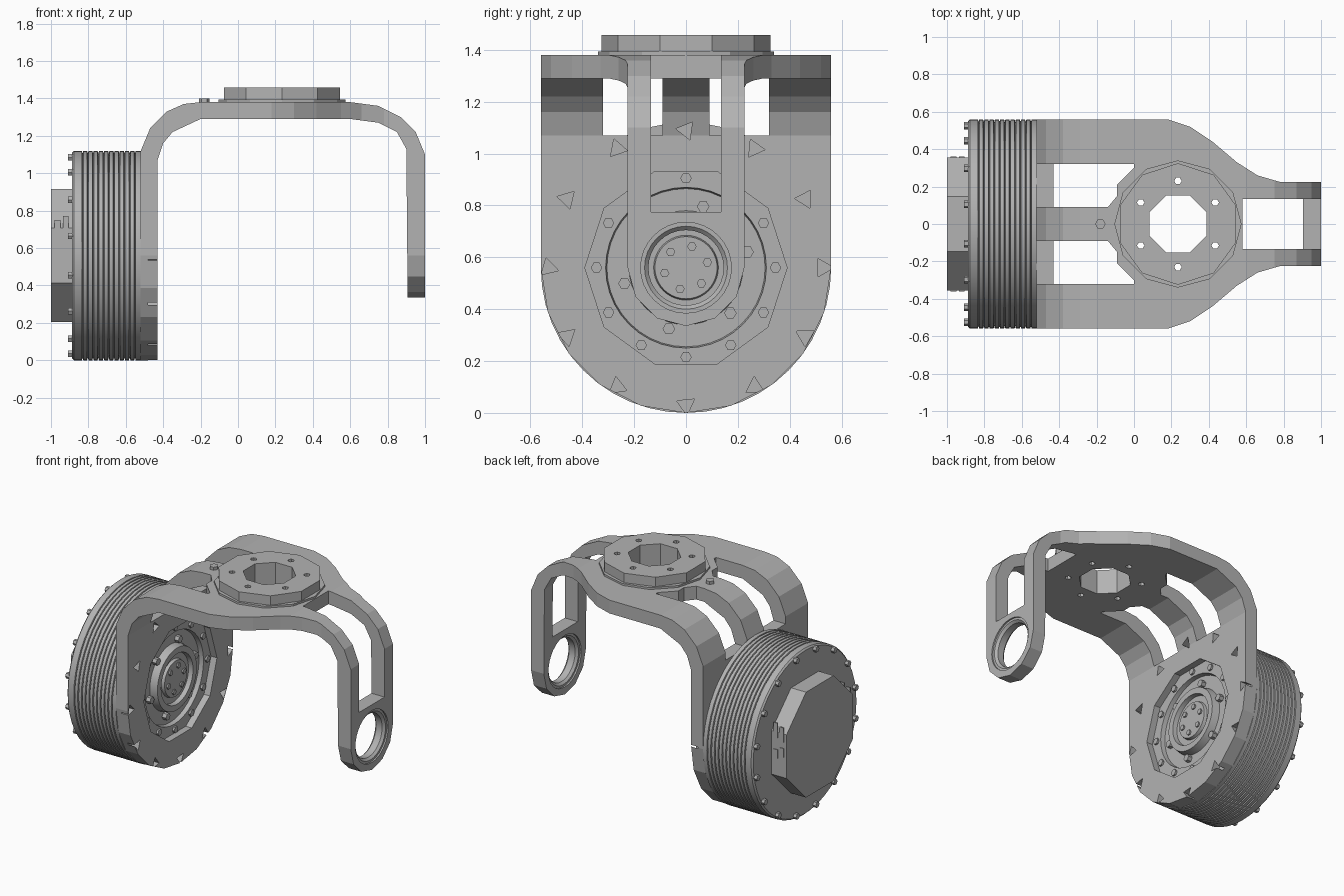
import bpy, bmesh
from math import cos, sin, pi, radians

cube = bpy.data.objects.get("Cube")
if cube:
    bpy.data.objects.remove(cube, do_unlink=True)

grey = bpy.data.materials.new("plain_grey")
grey.use_nodes = True
GREY = (0.45, 0.45, 0.45, 1)
grey.diffuse_color = GREY
grey.node_tree.nodes["Principled BSDF"].inputs["Base Color"].default_value = GREY

AXIS_Z = 0.56          # height of the joint axis
RING_X = 0.235         # centre of the top flange
PLACE = {"x": lambda a, b, t: (t, a, b),
         "y": lambda a, b, t: (a, t, b),
         "z": lambda a, b, t: (a, b, t)}


def polygon(n, r, a=0.0, b=0.0, turn=0.0):
    """Regular polygon, also used to place things in a circle."""
    return [(a + r * cos(turn + 2 * pi * i / n), b + r * sin(turn + 2 * pi * i / n))
            for i in range(n)]


def finish(name, bm, smooth=None):
    bmesh.ops.recalc_face_normals(bm, faces=bm.faces[:])
    mesh = bpy.data.meshes.new(name)
    bm.to_mesh(mesh)
    bm.free()
    mesh.materials.append(grey)
    obj = bpy.data.objects.new(name, mesh)
    bpy.context.collection.objects.link(obj)
    if smooth:
        activate(obj)
        bpy.ops.object.shade_smooth_by_angle(angle=radians(smooth))
    return obj


def activate(obj):
    bpy.ops.object.select_all(action="DESELECT")
    obj.select_set(True)
    bpy.context.view_layer.objects.active = obj


def prisms(name, axis, outlines, lo, hi):
    """One object holding a prism for each outline."""
    bm = bmesh.new()
    for pts in outlines:
        ends = [[bm.verts.new(PLACE[axis](a, b, t)) for a, b in pts] for t in (lo, hi)]
        for loop in ends:
            bm.faces.new(loop)
        for i in range(len(pts)):
            j = (i + 1) % len(pts)
            bm.faces.new((ends[0][i], ends[0][j], ends[1][j], ends[1][i]))
    return finish(name, bm)


def lathe(name, profile, n, closed=False):
    """Turn an (x, radius) profile about the joint axis."""
    bm = bmesh.new()
    verts = [bm.verts.new((x, r, AXIS_Z)) for x, r in profile]
    pairs = list(zip(verts, verts[1:] + verts[:1]))
    edges = [bm.edges.new(p) for p in (pairs if closed else pairs[:-1])]
    bmesh.ops.spin(bm, geom=verts + edges, cent=(0, 0, AXIS_Z), axis=(1, 0, 0),
                   angle=2 * pi, steps=n, use_merge=True)
    bmesh.ops.remove_doubles(bm, verts=bm.verts[:], dist=0.0001)
    return finish(name, bm, 30)


def boolean(obj, tool, operation, keep=False):
    mod = obj.modifiers.new("cut", "BOOLEAN")
    mod.operation = operation
    mod.solver = "EXACT"
    mod.object = tool
    activate(obj)
    bpy.ops.object.modifier_apply(modifier=mod.name)
    if not keep:
        bpy.data.objects.remove(tool, do_unlink=True)


# Bracket: bent side profile trimmed to its plan outline
side = [(-0.52, AXIS_Z), (-0.52, 1.12), (-0.47, 1.24), (-0.38, 1.33), (-0.29, 1.37),
        (-0.2, 1.38), (0.6, 1.38), (0.75, 1.36), (0.87, 1.3), (0.95, 1.22), (1, 1.1),
        (1, AXIS_Z), (0.905, AXIS_Z), (0.9, 1.13), (0.85, 1.22), (0.75, 1.27), (0.6, 1.29),
        (-0.2, 1.29), (-0.35, 1.22), (-0.4, 1.16), (-0.43, 1.07), (-0.43, AXIS_Z)]
bracket = prisms("bracket", "y", [side], -0.6, 0.6)
half = [(-0.7, 0.56), (0.18, 0.56), (0.3, 0.52), (0.42, 0.44), (0.55, 0.33),
        (0.66, 0.26), (0.78, 0.225), (1.2, 0.225)]
plan = half + [(x, -y) for x, y in reversed(half)]
boolean(bracket, prisms("plan_tool", "z", [plan], 0.1, 1.6), "INTERSECT")

# Rounded ends of the motor plate and the idler arm
boolean(bracket, prisms("plate_end", "x", [polygon(20, 0.56, 0, AXIS_Z)], -0.52, -0.43), "UNION")
boolean(bracket, prisms("arm_end", "x", [polygon(12, 0.225, 0, AXIS_Z)], 0.905, 1), "UNION")

# Lightening windows either side of the rib, and along the arm
window = [(-0.7, 0.09), (-0.14, 0.09), (-0.09, 0.15), (-0.09, 0.21), (0, 0.3),
          (0, 0.32), (-0.7, 0.32)]
mirror = [(x, -y) for x, y in window]
boolean(bracket, prisms("window_tool", "z", [window, mirror], 1.07, 1.6), "DIFFERENCE")
slot = [(0.58, -0.135), (1.2, -0.135), (1.2, 0.135), (0.58, 0.135)]
boolean(bracket, prisms("slot_tool", "z", [slot], 0.775, 1.6), "DIFFERENCE")

# Bearing holes and the pockets around the motor plate
boolean(bracket, prisms("motor_hole", "x", [polygon(10, 0.39, 0, AXIS_Z)], -0.6, -0.3), "DIFFERENCE")
boolean(bracket, prisms("idler_hole", "x", [polygon(32, 0.175, 0, AXIS_Z)], 0.8, 1.1), "DIFFERENCE")
pockets = [polygon(3, 0.04, a, b, i) for i, (a, b) in enumerate(polygon(12, 0.53, 0, AXIS_Z))]
boolean(bracket, prisms("pocket_tool", "x", pockets, -0.48, -0.4), "DIFFERENCE")

# Top flange with a lip, bored together with the bracket
flange = prisms("top_flange", "z", [polygon(10, 0.325, RING_X, 0, pi / 2)], 1.375, 1.457)
lip = prisms("flange_lip", "z", [polygon(12, 0.34, RING_X, 0)], 1.37, 1.393)
bores = [polygon(8, 0.165, RING_X, 0, pi / 8)]
bores += [polygon(6, 0.02, a, b) for a, b in polygon(6, 0.23, RING_X, 0, pi / 2)]
bore_tool = prisms("bore_tool", "z", bores, 1.2, 1.6)
for part in (bracket, flange, lip):
    boolean(part, bore_tool, "DIFFERENCE", keep=True)
bpy.data.objects.remove(bore_tool, do_unlink=True)
prisms("rib_screw", "z", [polygon(6, 0.028, -0.18, 0)], 1.37, 1.4)

# Idler bushing
lathe("idler_bushing", [(0.915, 0.18), (0.915, 0.16), (0.93, 0.145), (0.975, 0.145),
                        (0.99, 0.16), (0.99, 0.18)], 32, closed=True)

# Motor drum with cooling grooves
drum = [(-0.888, 0), (-0.888, 0.55), (-0.878, 0.56)]
for i in range(11):
    x = -0.835 + 0.028 * i
    drum += [(x, 0.56), (x + 0.004, 0.546), (x + 0.008, 0.56)]
drum += [(-0.52, 0.56), (-0.52, 0)]
lathe("motor_drum", drum, 48)

# Output hub stepped into the motor plate
lathe("output_hub", [(-0.53, 0.4), (-0.475, 0.4), (-0.475, 0.31), (-0.505, 0.305),
                     (-0.505, 0.22), (-0.455, 0.21), (-0.455, 0.17), (-0.485, 0.165),
                     (-0.485, 0.125), (-0.465, 0.12), (-0.465, 0)], 40)


def screws(name, count, ring, size, lo, hi, turn=0.0):
    spots = polygon(count, ring, 0, AXIS_Z, turn)
    return prisms(name, "x", [polygon(6, size, a, b) for a, b in spots], lo, hi)


screws("flange_screws", 12, 0.345, 0.022, -0.48, -0.462)
screws("hub_screws", 6, 0.245, 0.024, -0.51, -0.475, 0.25)
screws("centre_screws", 6, 0.085, 0.018, -0.47, -0.455, 0.25)
screws("rim_bolts", 16, 0.535, 0.02, -0.91, -0.86, pi / 16)

# Rear cover with connector plates on its flat sides
prisms("rear_cover", "x", [polygon(8, 0.385, 0, AXIS_Z, pi / 8)], -1, -0.88)
for sign, label in ((-1, "front"), (1, "back")):
    y = sign * 0.356
    frames = [[(-0.98 + dx, z), (-0.95 + dx, z), (-0.95 + dx, z + h), (-0.98 + dx, z + h)]
              for dx, z, h in ((0, 0.55, 0.06), (0, 0.65, 0.1), (0.045, 0.53, 0.06),
                               (0.045, 0.67, 0.1))]
    prisms(label + "_connectors", "y", frames, y - 0.004, y + 0.004)
